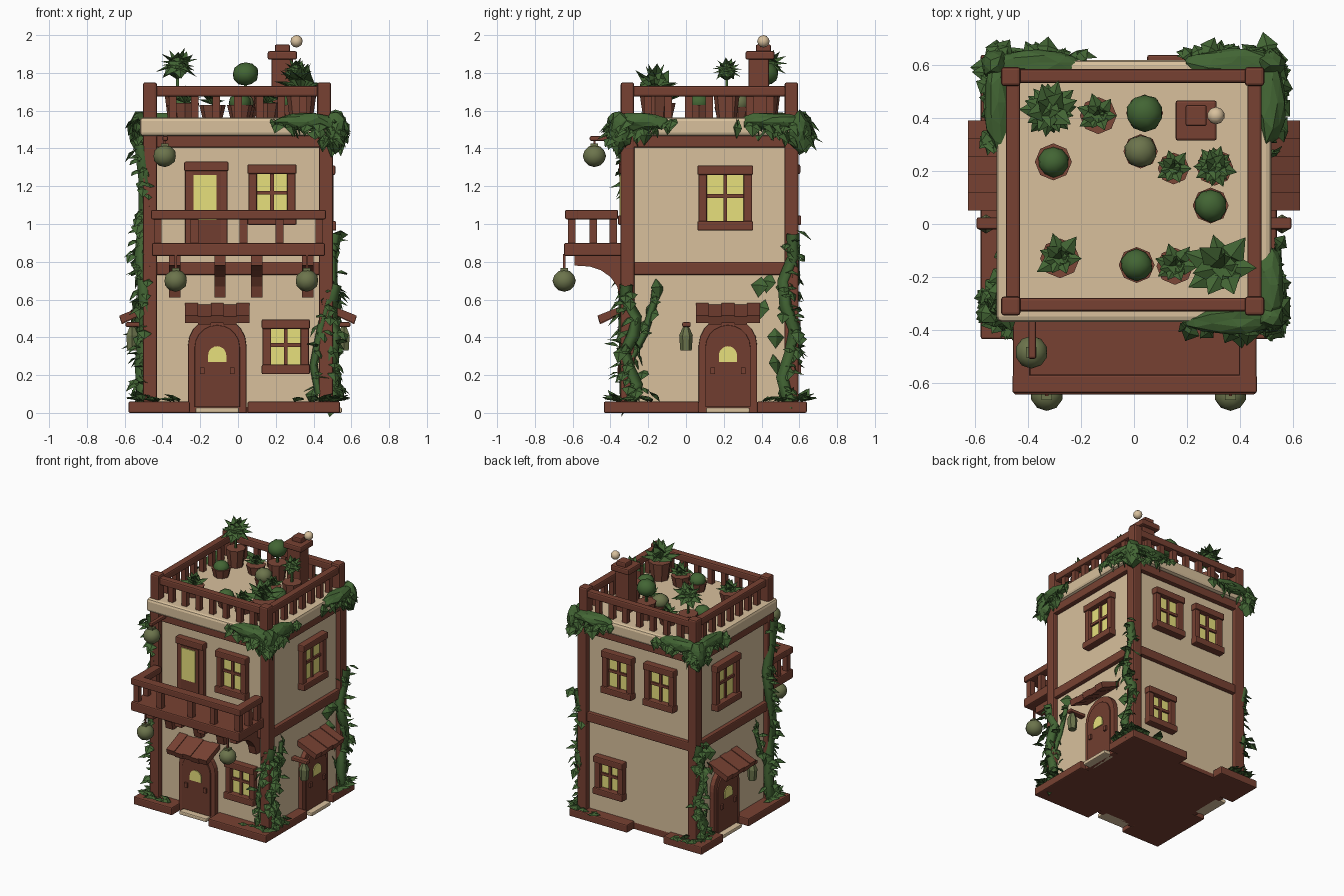
import bpy, bmesh, math, random
from mathutils import Vector, Matrix

if "Cube" in bpy.data.objects:
    bpy.data.objects.remove(bpy.data.objects["Cube"])
random.seed(7)

def mat(name, r, g, b):
    m = bpy.data.materials.new(name)
    m.diffuse_color = (r, g, b, 1)
    m.use_nodes = True
    m.node_tree.nodes["Principled BSDF"].inputs["Base Color"].default_value = m.diffuse_color
    return m
WOOD = mat("wood brown", 0.185, 0.053, 0.032)
DARK = mat("door brown", 0.165, 0.048, 0.029)
CREAM = mat("plaster cream", 0.69, 0.53, 0.335)
YELLOW = mat("window yellow", 0.88, 0.82, 0.22)
GREEN = mat("leaf green", 0.055, 0.130, 0.034)
OLIVE = mat("olive", 0.150, 0.175, 0.072)
CLAY = mat("clay pot", 0.20, 0.063, 0.038)

def finish(name, bm, m, bevel=0, normals=True):
    if normals:
        bmesh.ops.recalc_face_normals(bm, faces=bm.faces)
    me = bpy.data.meshes.new(name)
    bm.to_mesh(me); bm.free()
    me.materials.append(m)
    o = bpy.data.objects.new(name, me)
    bpy.context.collection.objects.link(o)
    if bevel:
        b = o.modifiers.new("bevel", 'BEVEL')
        b.width, b.segments = bevel, 2
    return o

def solid(name, a, b, m, bevel=0):
    """Prism between two matching rings of points."""
    bm = bmesh.new()
    va, vb = [bm.verts.new(p) for p in a], [bm.verts.new(p) for p in b]
    bm.faces.new(va); bm.faces.new(vb[::-1])
    for i in range(len(a)):
        j = (i + 1) % len(a)
        bm.faces.new((va[i], va[j], vb[j], vb[i]))
    return finish(name, bm, m, bevel)

def box(name, x0, x1, y0, y1, z0, z1, m, bevel=0.008):
    ring = [(x0, y0), (x1, y0), (x1, y1), (x0, y1)]
    return solid(name, [(x, y, z0) for x, y in ring], [(x, y, z1) for x, y in ring], m, bevel)

# Wall coordinates: u along the wall, z up, d outward
X, YF, YB = 0.465, -0.305, 0.555
def P(face, u, z, d):
    return {"front": (u, YF - d, z), "back": (u, YB + d, z),
            "right": (X + d, u, z), "left": (-X - d, u, z)}[face]

def plate(name, face, prof, d0, d1, m, bevel=0):
    return solid(name, [P(face, u, z, d0) for u, z in prof], [P(face, u, z, d1) for u, z in prof], m, bevel)

def bar(name, face, u0, u1, z0, z1, d, m=WOOD, bevel=0.007):
    return plate(name, face, [(u0, z0), (u1, z0), (u1, z1), (u0, z1)], -0.01, d, m, bevel)

def window(face, u, w, z0, z1):
    h, t = w / 2, 0.045
    bar("window_pane", face, u - h + .02, u + h - .02, z0 + .02, z1 - .02, 0.009, YELLOW, 0)
    for s in (-1, 1):
        c = u + s * (h - t / 2)
        bar("window_jamb", face, c - t / 2, c + t / 2, z0, z1, 0.04)
    bar("window_sill", face, u - h - .005, u + h + .005, z0 - .005, z0 + t, 0.055)
    bar("window_head", face, u - h - .005, u + h + .005, z1 - t, z1 + .005, 0.05)
    bar("window_mullion", face, u - .01, u + .01, z0, z1, 0.022, WOOD, 0)
    zc = (z0 + z1) / 2 + .01
    bar("window_crossbar", face, u - h, u + h, zc - .01, zc + .01, 0.022, WOOD, 0)

def arch(u, hw, z0, spring):
    arc = [(u + hw * math.cos(math.pi * i / 10), spring + hw * math.sin(math.pi * i / 10)) for i in range(11)]
    return [(u - hw, z0), (u + hw, z0)] + arc

def door(face, u):
    plate("door_frame", face, arch(u, .155, 0, .355), -0.01, 0.035, WOOD, .006)
    plate("door_leaf", face, arch(u, .12, .03, .345), 0.02, 0.045, DARK, .004)
    plate("door_window", face, arch(u, .048, .27, .305), 0.04, 0.052, YELLOW)
    for s in (-1, 1):
        bar("door_handle", face, u + s * .08 - .012, u + s * .08 + .012, .205, .24, .058, WOOD, 0)
    bar("door_step", face, u - .115, u + .115, 0, .028, .085, CREAM)
    for i in range(5):      # awning planks
        a, k = u - .17 + .068 * i, .006 * (i % 2)
        prof = [(-.01, .585 - k), (-.01, .545), (.15, .475 - k), (.163, .515 - k)]
        solid("awning_plank", [P(face, a, z, d) for d, z in prof], [P(face, a + .068, z, d) for d, z in prof], WOOD)

# Body, plinth, beams and posts
box("walls", -X, X, YF, YB, .03, 1.5, CREAM, 0)
box("floor_slab", -X, X, YF, YB, 0, .05, WOOD, 0)
for x0, x1 in ((-.58, -.255), (.05, .54)):
    for y0, y1 in ((-.435, .07), (.375, .64)):
        box("plinth", x0, x1, y0, y1, 0, .06, WOOD)
for x in (-.466, .466):
    for y in (-.31, .558):
        box("corner_post", x - .038, x + .038, y - .037, y + .037, .05, 1.47, WOOD, .01)
        box("roof_post", x - .037 - .01 * (x > 0), x + .037 - .01 * (x > 0), y - .036, y + .036, 1.55, 1.75, WOOD, .012)
box("mid_beam", -.495, .495, -.335, .585, .73, .80, WOOD)
box("top_beam", -.50, .50, -.34, .59, 1.405, 1.47, WOOD)
box("cornice", -.52, .52, -.37, .62, 1.465, 1.565, CREAM, .02)

# Roof railing
for y in (-.305, .56):
    box("roof_rail", -.455, .455, y - .026, y + .026, 1.675, 1.73, WOOD, .01)
    for i in range(1, 8):
        x = -.46 + .115 * i
        box("roof_baluster", x - .02, x + .02, y - .018, y + .018, 1.56, 1.68, WOOD, 0)
for x in (-.458, .456):
    box("roof_rail", x - .027, x + .027, -.305, .56, 1.675, 1.73, WOOD, .01)
    for i in range(1, 8):
        y = -.31 + .108 * i
        box("roof_baluster", x - .018, x + .018, y - .02, y + .02, 1.56, 1.68, WOOD, 0)

# Balcony
box("balcony_floor", -.455, .46, -.645, -.30, .83, .90, WOOD)
box("balcony_front_rail", -.46, .465, -.64, -.57, 1.025, 1.075, WOOD)
for x in (-.425, .43):
    box("balcony_side_rail", x - .033, x + .033, -.63, -.36, 1.025, 1.075, WOOD)
    for y in (-.49, -.385):
        box("balcony_baluster", x - .02, x + .02, y - .02, y + .02, .89, 1.03, WOOD, 0)
for x in (-.425, -.23, .03, .22, .43):
    box("balcony_baluster", x - .021, x + .021, -.625, -.585, .89, 1.03, WOOD, 0)
for x in (-.335, -.095, .10, .37):
    prof = [(-.30, .61), (-.35, .61), (-.365, .67), (-.40, .72), (-.45, .755), (-.51, .775), (-.59, .78), (-.59, .835), (-.30, .835)]
    solid("balcony_bracket", [(x - .03, y, z) for y, z in prof], [(x + .03, y, z) for y, z in prof], WOOD)

# Doors and windows
door("front", -.11)
bar("balcony_door_frame", "front", -.28, -.055, .88, 1.325, .035)
bar("balcony_door_head", "front", -.285, -.05, 1.28, 1.33, .05)
bar("balcony_door_leaf", "front", -.24, -.09, .9, 1.275, .042, DARK, 0)
bar("balcony_door_pane", "front", -.235, -.115, 1.02, 1.26, .048, YELLOW, 0)
window("front", .18, .25, 1.0, 1.31)
window("front", .253, .245, .21, .49)
for f in ("left", "right"):
    door(f, .222)
    window(f, .208, .285, .97, 1.305)
    s = 1 if f == "right" else -1
    bar("side_lamp_arm", f, -.02, .025, .455, .48, .13)
    bm = bmesh.new()        # side lamp
    for r1, r2, h, z in ((.03, .036, .08, .37), (.036, .01, .06, .44)):
        bmesh.ops.create_cone(bm, cap_ends=True, segments=6, radius1=r1, radius2=r2, depth=h, matrix=Matrix.Translation((s * .56, 0, z)))
    finish("side_lamp", bm, OLIVE)
for u in (.17, -.185):
    window("back", u, .25, 1.0, 1.31)
window("back", .24, .24, .21, .49)

# Chimney with smoke puff
box("chimney", .178, .292, .33, .44, 1.56, 1.88, WOOD)
box("chimney_cap", .157, .313, .315, .468, 1.87, 1.915, WOOD, .01)
box("chimney_top", .195, .275, .37, .45, 1.91, 1.95, WOOD)

def ball(name, c, r, m, sub=2, sz=1.0, jit=0):
    bm = bmesh.new()
    bmesh.ops.create_icosphere(bm, subdivisions=sub, radius=1)
    r = r if isinstance(r, tuple) else (r, r, r * sz)
    for v in bm.verts:
        k = 1 + random.uniform(-jit, jit)
        v.co = Vector([c[i] + v.co[i] * r[i] * k for i in range(3)])
    for f in bm.faces:
        f.smooth = jit < .1
    return finish(name, bm, m)

ball("smoke_puff", (.31, .41, 1.967), .033, CREAM)

# Hanging round lanterns
box("lantern_arm", -.40, -.37, -.51, -.33, 1.44, 1.465, WOOD)
for x, y, z, top in ((-.33, -.645, .70, .84), (.365, -.645, .70, .84), (-.388, -.485, 1.36, 1.45)):
    ball("round_lantern", (x, y, z), .062, OLIVE, 2, .95)
    box("lantern_hook", x - .006, x + .006, y - .006, y + .006, z + .04, top, WOOD, 0)
    box("lantern_cap", x - .02, x + .02, y - .02, y + .02, z + .05, z + .066, OLIVE, 0)

# Foliage helpers
def leaf(bm, p, d, size, w=.4):
    """One folded pointed leaf from p along d."""
    p, d = Vector(p), Vector(d).normalized()
    s = d.cross(Vector((.1, .07, 1))).normalized()
    n = s.cross(d)
    mid = p + d * size * .45
    b, t, r = bm.verts.new(p), bm.verts.new(p + d * size - n * size * .12), bm.verts.new(mid + n * size * .14)
    l, q = bm.verts.new(mid + s * size * w), bm.verts.new(mid - s * size * w)
    for f in ((b, q, r), (q, t, r), (t, l, r), (l, b, r)):
        bm.faces.new(f)

def rnd(a=1.0):
    return Vector([random.uniform(-a, a) for _ in range(3)])

def vine(name, pts, out, n, size=.085, spread=.03, radius=.022):
    cu = bpy.data.curves.new(name + "_stem", 'CURVE')
    cu.dimensions, cu.bevel_depth, cu.bevel_resolution = '3D', radius, 0
    sp = cu.splines.new('POLY')
    sp.points.add(len(pts) - 1)
    for q, p in zip(sp.points, pts):
        q.co = (*p, 1)
    cu.materials.append(GREEN)
    bpy.context.collection.objects.link(bpy.data.objects.new(name + "_stem", cu))
    bm = bmesh.new()
    for i in range(n):
        t = (i + random.random()) / n * (len(pts) - 1)
        k = min(int(t), len(pts) - 2)
        p = Vector(pts[k]).lerp(Vector(pts[k + 1]), t - k) + rnd(spread)
        leaf(bm, p, Vector(out) * .4 + rnd(.7) + Vector((0, 0, -.5)), size * random.uniform(.7, 1.2))
    finish(name, bm, GREEN, 0, False)

# Corner vines with low plants at their feet
for sx, sy, top in ((1, -1, .68), (1, 1, .95), (-1, 1, .80), (-1, -1, 1.42)):
    y0 = -.33 if sy < 0 else .58
    vine("corner_vine", [(sx * (.50 + .015 * math.sin(i * 2)), y0 - sy * (.035 + .035 * math.sin(i * 1.7)), .06 + (top - .06) * i / 7) for i in range(8)],
         (sx, sy, 0), int(top * 60), radius=.036)
    bm = bmesh.new()
    for i in range(22):
        t = random.uniform(0, .22)
        p = (sx * (.51 - t), y0 + sy * .03, .06) if i % 2 else (sx * .51, y0 + sy * (.02 - t), .06)
        leaf(bm, p, Vector((sx * .6, sy * .6, .35)) + Vector((random.uniform(-.5, .5), random.uniform(-.5, .5), 0)), .09)
    finish("foot_plants", bm, GREEN, 0, False)

# Second strands and single flat leaves on the walls
for s in (1, -1):
    vine("wall_strand", [(s * .49, -.27, .1), (s * .49, -.31, .25), (s * .485, -.22, .42), (s * .48, -.17, .58), (s * .475, -.16, .66)], (s, 0, 0), 12, .08, .02, .02)
    bm = bmesh.new()
    for y, z in ((.46, .31), (.47, .45), (.42, .60), (.40, .72), (.45, .74), (-.16, .71)):
        leaf(bm, (s * .472, y, z), (s * .25, random.uniform(-.4, .4), -1), .11, .45)
    finish("wall_leaves", bm, GREEN, 0, False)
vine("front_strand", [(.43, -.33, .1), (.40, -.33, .25), (.44, -.335, .45), (.48, -.335, .6)], (0, -1, 0), 14)

# Hanging clumps on the cornice corners
for sx, sy, lx, ly in ((1, -1, .36, .32), (1, 1, .36, .36), (-1, 1, .36, .36)):
    yc = -.36 if sy < 0 else .61
    ball("cornice_clump", (sx * (.55 - lx / 2), yc, 1.54), (lx / 2, .055, .05), GREEN, 2, 1, .15)
    ball("cornice_clump", (sx * .515, yc - sy * (ly / 2 - .03), 1.54), (.055, ly / 2, .05), GREEN, 2, 1, .15)
    ball("cornice_clump", (sx * .515, yc - sy * .01, 1.49), (.06, .06, .11), GREEN, 2, 1, .15)
    bm = bmesh.new()
    for i in range(64):
        t = random.random() ** 1.4
        p = (sx * (.53 - t * lx), yc + sy * .015, 1.56 - random.random() * .12 * (1 - t))
        if i % 2:
            p = (sx * .53, yc + sy * (.01 - t * ly), 1.56 - random.random() * .12 * (1 - t))
        leaf(bm, p, Vector((sx * .25, sy * .25, -.7)) + rnd(.55), .09 * random.uniform(.7, 1.25))
    finish("clump_leaves", bm, GREEN, 0, False)

# Roof plants: x, y, pot radius, pot top, kind, centre height, size
for x, y, r, zt, kind, zc, s in (
        (-.32, .43, .07, 1.70, "rosette", 1.83, .11), (-.135, .41, .07, 1.63, "spiky", 1.63, .085),
        (.04, .42, .07, 1.69, "ball", 1.795, .07), (-.305, .235, .07, 1.63, "ball", 1.63, .058),
        (.025, .275, .065, 1.62, "cactus", 1.64, .062), (.15, .21, .06, 1.62, "spiky", 1.62, .08),
        (.305, .215, .07, 1.69, "rosette", 1.805, .08), (.29, .07, .068, 1.63, "ball", 1.64, .062),
        (-.28, -.13, .075, 1.64, "spiky", 1.64, .10), (.01, -.155, .068, 1.63, "ball", 1.64, .06),
        (.155, -.16, .07, 1.64, "spiky", 1.64, .09), (.335, -.165, .082, 1.70, "spiky", 1.70, .15)):
    bm = bmesh.new()
    bmesh.ops.create_cone(bm, cap_ends=True, segments=8, radius1=r * .75, radius2=r, depth=zt - 1.56, matrix=Matrix.Translation((x, y, (zt + 1.56) / 2)))
    finish("plant_pot", bm, CLAY)
    if kind in ("ball", "cactus"):
        ball("round_plant", (x, y, zc), s, OLIVE if kind == "cactus" else GREEN, 2, .9, .04)
    if zc > zt:
        box("plant_stem", x - .007, x + .007, y - .007, y + .007, zt - .01, zc, GREEN, 0)
    if kind in ("rosette", "spiky"):
        bm = bmesh.new()
        for i in range(24 if kind == "rosette" else 13):
            a = i * 2.4
            e = math.asin(1 - 1.5 * (i + .5) / 24) if kind == "rosette" else (.45 + .9 * (i % 3) / 2)
            leaf(bm, (x, y, zc), (math.cos(a) * math.cos(e), math.sin(a) * math.cos(e), math.sin(e)), s * random.uniform(.85, 1.1), .34)
        if kind == "rosette":
            bmesh.ops.create_icosphere(bm, subdivisions=1, radius=s * .6, matrix=Matrix.Translation((x, y, zc)))
        finish("leafy_plant", bm, GREEN, 0, False)
